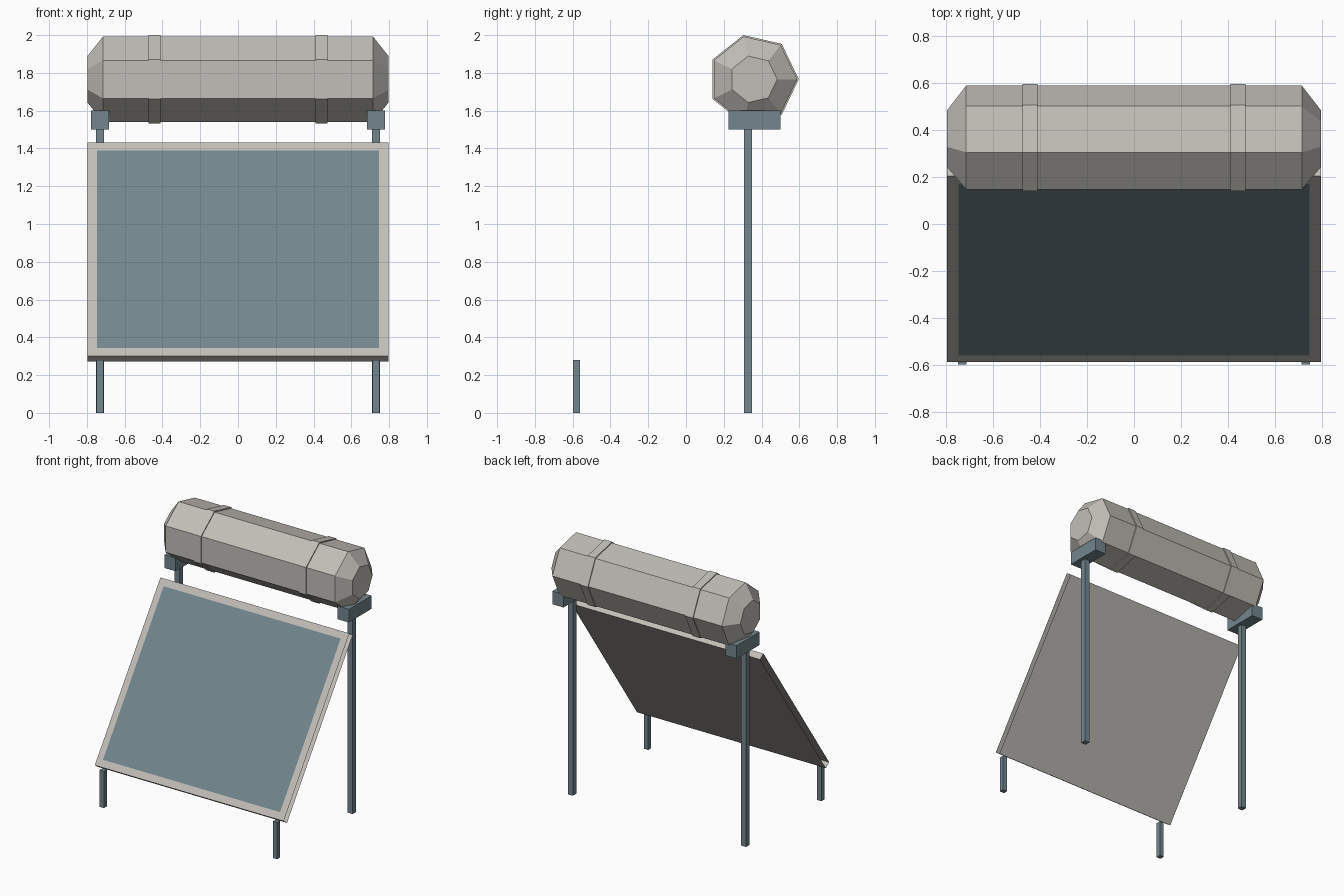
import bpy, bmesh
from math import sin, cos, pi, radians
from mathutils import Matrix, Vector

cube = bpy.data.objects.get("Cube")
if cube:
    bpy.data.objects.remove(cube, do_unlink=True)


def material(name, rgb):
    m = bpy.data.materials.new(name)
    m.use_nodes = True
    m.diffuse_color = (*rgb, 1)
    m.node_tree.nodes["Principled BSDF"].inputs["Base Color"].default_value = (*rgb, 1)
    return m


METAL = material("pale grey metal", (0.54, 0.52, 0.48))
STEEL = material("blue grey steel", (0.17, 0.24, 0.27))


def finish(name, bm, mat):
    bmesh.ops.recalc_face_normals(bm, faces=bm.faces)
    mesh = bpy.data.meshes.new(name)
    bm.to_mesh(mesh)
    bm.free()
    mesh.materials.append(mat)
    obj = bpy.data.objects.new(name, mesh)
    bpy.context.collection.objects.link(obj)
    return obj


def box(name, centre, size, mat, tilt=0.0):
    bm = bmesh.new()
    bmesh.ops.create_cube(bm, size=1)
    bm.transform(Matrix.Translation(centre) @ Matrix.Rotation(tilt, 4, "X")
                 @ Matrix.Diagonal((*size, 1)))
    return finish(name, bm, mat)


def lathe_x(name, rings, mat):
    """Seven-sided solid along x from (x, radius) rings."""
    bm = bmesh.new()
    loops = [[bm.verts.new((x, TANK_Y + r * cos(2 * pi * i / SIDES),
                            TANK_Z + r * sin(2 * pi * i / SIDES)))
              for i in range(SIDES)] for x, r in rings]
    for a, b in zip(loops, loops[1:]):
        for i in range(SIDES):
            j = (i + 1) % SIDES
            bm.faces.new((a[i], a[j], b[j], b[i]))
    bm.faces.new(loops[0])
    bm.faces.new(loops[-1])
    return finish(name, bm, mat)


# Tank with chamfered ends
SIDES, TANK_Y, TANK_Z = 7, 0.357, 1.766
lathe_x("tank", [(-0.797, 0.126), (-0.715, 0.232), (0.715, 0.232), (0.797, 0.126)], METAL)

# Straps, brackets and legs on both sides
for side, s in (("left", 1), ("right", -1)):
    lathe_x(side + "_strap", [(s * 0.443 - 0.032, 0.24), (s * 0.443 + 0.032, 0.24)], METAL)
    box(side + "_bracket", (s * 0.731, 0.362, 1.55), (0.094, 0.275, 0.1), STEEL)
    box(side + "_back_leg", (s * 0.731, 0.329, 0.75), (0.042, 0.042, 1.5), STEEL)
    box(side + "_front_leg", (s * 0.731, -0.58, 0.14), (0.036, 0.036, 0.28), STEEL)

# Tilted collector casing, open at its two side ends
TILT = radians(55)
LENGTH, DEPTH = 1.38, 0.05
up = Vector((0, cos(TILT), sin(TILT)))
out = Vector((0, -sin(TILT), cos(TILT)))
front_centre = Vector((0, -0.588, 0.30)) + up * LENGTH / 2
casing = box("collector_casing", front_centre - out * DEPTH / 2, (1.594, LENGTH, DEPTH), METAL, TILT)
bm = bmesh.new()
bm.from_mesh(casing.data)
ends = [f for f in bm.faces if abs(f.normal.x) > 0.9]
bmesh.ops.delete(bm, geom=ends, context="FACES")
bm.to_mesh(casing.data)
bm.free()

# Absorber plate on the casing front
bm = bmesh.new()
bmesh.ops.create_grid(bm, x_segments=1, y_segments=1, size=0.5)
bm.transform(Matrix.Translation(front_centre + out * 0.003) @ Matrix.Rotation(TILT, 4, "X")
             @ Matrix.Diagonal((1.494, LENGTH - 0.105, 1, 1)))
plate = finish("absorber_plate", bm, STEEL)
if plate.data.polygons[0].normal.dot(out) < 0:
    plate.data.flip_normals()
